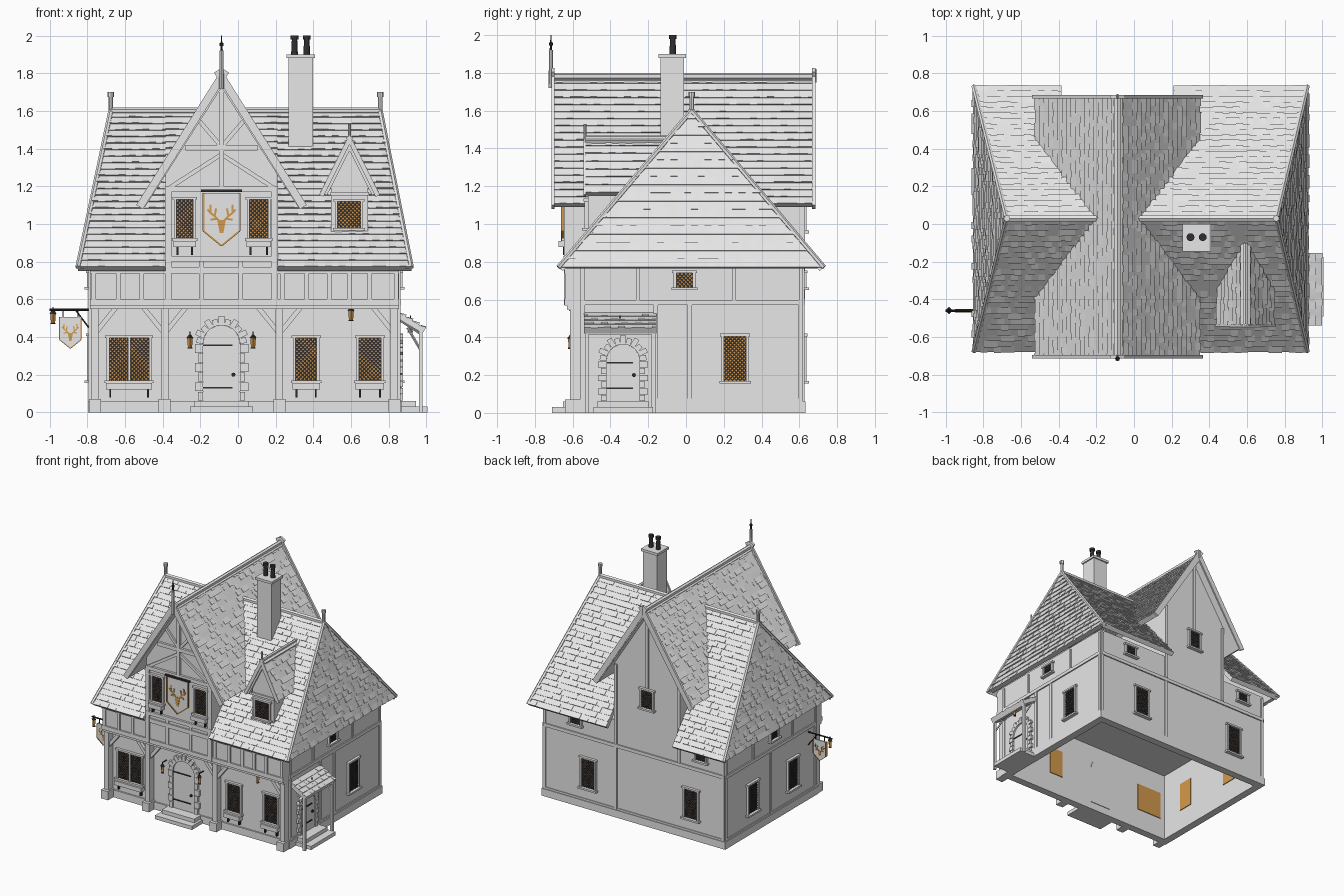
import bpy, bmesh, math, random
from mathutils import Matrix, Vector

random.seed(4)
cube = bpy.data.objects.get("Cube")
if cube:
    bpy.data.objects.remove(cube)


def material(name, colour):
    m = bpy.data.materials.new(name)
    m.use_nodes = True
    m.diffuse_color = (*colour, 1)
    m.node_tree.nodes["Principled BSDF"].inputs["Base Color"].default_value = (*colour, 1)
    return m


MATS = [material("pale grey", (.8, .8, .8)), material("dark iron", (.03, .027, .03)),
        material("amber gold", (.66, .32, .07))]
GREY, IRON, GOLD = range(3)
AXES = {"front": ((1, 0, 0), (0, -1, 0)), "right": ((0, 1, 0), (1, 0, 0)),
        "back": ((-1, 0, 0), (0, 1, 0)), "left": ((0, -1, 0), (-1, 0, 0))}


def frame(side, plane):
    """Wall space: u to the right, v up, w outwards."""
    u, out = (Vector(a) for a in AXES[side])
    m = Matrix((u, Vector((0, 0, 1)), out)).transposed().to_4x4()
    m.translation = out * plane
    return m


class Part:
    def __init__(self, name, m=None):
        self.name, self.m, self.bm = name, m or frame("front", 0), bmesh.new()

    def prism(self, pts, w0, w1, mat=GREY):
        rings = [[self.bm.verts.new(self.m @ Vector((u, v, w))) for u, v in pts] for w in (w0, w1)]
        n = len(pts)
        faces = [rings[0][::-1], rings[1]]
        faces += [(rings[0][i], rings[0][(i + 1) % n], rings[1][(i + 1) % n], rings[1][i]) for i in range(n)]
        for f in faces:
            self.bm.faces.new(f).material_index = mat

    def box(self, u0, u1, v0, v1, w0, w1, mat=GREY):
        self.prism([(u0, v0), (u1, v0), (u1, v1), (u0, v1)], w0, w1, mat)

    def beam(self, p, q, width, w0, w1, mat=GREY):
        p, q = Vector(p), Vector(q)
        n = (q - p).orthogonal().normalized() * width / 2
        self.prism([p - n, q - n, q + n, p + n], w0, w1, mat)

    def rod(self, p, q, r1, r2=None, mat=GREY, sides=8):
        p, q = Vector(p), Vector(q)
        rot = (q - p).to_track_quat('Z', 'Y').to_matrix().to_4x4()
        res = bmesh.ops.create_cone(self.bm, cap_ends=True, segments=sides, radius1=r1,
                                    radius2=r1 if r2 is None else r2, depth=(q - p).length,
                                    matrix=Matrix.Translation((p + q) / 2) @ rot)
        for f in {f for v in res["verts"] for f in v.link_faces}:
            f.material_index = mat

    def done(self, fix=True):
        if fix:
            bmesh.ops.recalc_face_normals(self.bm, faces=self.bm.faces)
        me = bpy.data.meshes.new(self.name)
        self.bm.to_mesh(me)
        self.bm.free()
        for m in MATS:
            me.materials.append(m)
        bpy.context.collection.objects.link(bpy.data.objects.new(self.name, me))


def tiled(name, bl, br, tr, tl):
    """Roof slope: a board under courses of uneven tiles."""
    bl, br, tr, tl = map(Vector, (bl, br, tr, tl))
    u = (br - bl).normalized()
    up = (tl - bl) - u * (tl - bl).dot(u)
    n = u.cross(up).normalized()
    part = Part(name)
    under = [part.bm.verts.new(p - n * .03) for p in (bl, br, tr, tl)]
    over = [part.bm.verts.new(p) for p in (bl, br, tr, tl)]
    part.bm.faces.new(over)
    part.bm.faces.new(under[::-1])
    for i in range(4):
        j = (i + 1) % 4
        part.bm.faces.new((under[i], under[j], over[j], over[i]))
    width, left, right = (br - bl).length, (tl - bl).dot(u), (tr - bl).dot(u)
    rows, pitch = max(2, round(up.length / .045)), .036

    def at(s, t, lift):
        lo, hi = left * t, width + (right - width) * t
        return part.bm.verts.new(bl + u * min(max(s, lo), hi) + up * t + n * lift)

    for r in range(rows):
        t0, t1 = r / rows, (r + 1) / rows
        s = min(0, left) - pitch * (r % 2) / 2
        while s < max(width, right):
            e = s + pitch
            if e > left * t0 + .004 and s < width + (right - width) * t0 - .004:
                h = random.choice((.006, .008, .012))
                b0, b1 = at(s, t0, 0), at(e, t0, 0)
                q = [at(s, t0, h), at(e, t0, h), at(e, t1, .001), at(s, t1, .001)]
                for f in (q, (b0, b1, q[1], q[0]), (b0, q[0], q[3]), (b1, q[2], q[1])):
                    part.bm.faces.new(f)
            s = e
    part.done(False)


def window(name, m, u0, u1, v0, v1, planter=False, lights=1):
    p = Part(name, m)
    p.box(u0, u1, v0, v1, -.056, .004, GOLD)
    step, h = .021, v1 - v0
    for k in range(int((u1 - u0 + h) / step) + 1):
        a = u0 - h + (k + .5) * step
        lo, hi = max(u0, a), min(u1, a + h)
        if hi - lo > .004:
            for flip in (False, True):
                ends = [(x, v1 - (x - a) if flip else v0 + (x - a)) for x in (lo, hi)]
                p.beam(*ends, .007, .003, .009, IRON)
    for k in range(lights + 1):
        x = u0 + (u1 - u0) * k / lights
        p.box(x - .007, x + .007, v0, v1, 0, .018)
    p.box(u0 - .015, u1 + .015, v1, v1 + .014, 0, .022)
    p.box(u0 - .018, u1 + .018, v0 - .014, v0, 0, .03)
    if planter:
        p.box(u0 - .01, u1 + .01, v0 - .048, v0 - .014, 0, .045)
        for x in (u0 + .012, u1 - .012):
            p.box(x - .005, x + .005, v0 - .09, v0 - .048, 0, .022, IRON)
    p.done()


def arch(cx, v0, spring, r):
    pts = [(cx - r, v0), (cx + r, v0)]
    return pts + [(cx + r * math.cos(a), spring + r * math.sin(a)) for a in
                  (math.pi * i / 14 for i in range(15))]


def door(name, m, cx, v0, spring, r):
    p = Part(name, m)
    p.prism(arch(cx, v0, spring, r), -.055, .008)
    for i in range(11):
        a = math.pi * (i + .5) / 11
        d = Vector((math.cos(a), math.sin(a)))
        c = Vector((cx, spring))
        p.beam(c + d * r, c + d * (r + (.05 if i % 2 else .036)), r * .31, 0, .02)
    for s in (-1, 1):
        for k in range(6):
            h = (spring - v0) / 6
            a, b = sorted((cx + s * r, cx + s * (r + (.045 if k % 2 else .028))))
            p.box(a, b, v0 + k * h + .002, v0 + (k + 1) * h - .002, 0, .02)
    for v in (v0 + .07, spring - .01):
        p.box(cx - r, cx + r * .6, v - .004, v + .004, .008, .014, IRON)
    p.rod(m @ Vector((cx + r * .65, v0 + .14, .008)), m @ Vector((cx + r * .65, v0 + .14, .018)), .011, mat=IRON)
    p.box(cx - r - .07, cx + r + .07, 0, v0 - .03, 0, .15)
    p.box(cx - r - .05, cx + r + .05, v0 - .03, v0, 0, .09)
    p.done()


def lantern(name, x, y, z):
    p = Part(name)
    p.rod((x, y, z), (x, y, z + .05), .011, .015, GOLD, 4)
    p.rod((x, y, z + .05), (x, y, z + .068), .02, .004, IRON, 4)
    p.rod((x, y, z - .006), (x, y, z), .014, mat=IRON, sides=4)
    p.rod((x, y, z + .06), (x, y, z + .085), .003, mat=IRON)
    p.done()


def stag_shield(name, m, cx, top, w, h, both=False):
    """Pointed shield with a gold rim and antlered head."""
    p = Part(name, m)
    rim = [(cx - w, top), (cx + w, top), (cx + w, top - h * .72), (cx, top - h), (cx - w, top - h * .72)]
    p.prism(rim, -.006, .006)
    lo, hi = (-.01 if both else 0), .01
    for a, b in zip(rim[1:4], rim[2:]):
        p.beam(a, b, w * .09, lo, hi, GOLD)
    p.beam(rim[4], rim[0], w * .09, lo, hi, GOLD)
    c = top - h * .55
    p.prism([(cx - .24 * w, c + .12 * w), (cx - .1 * w, c - .62 * w), (cx + .1 * w, c - .62 * w),
             (cx + .24 * w, c + .12 * w)], lo, hi, GOLD)
    for s in (-1, 1):
        line = [(.12, .05), (.38, .32), (.62, .5), (.6, .95)]
        tines = [((.38, .32), (.3, .75)), ((.25, .18), (.62, .12)), ((.62, .5), (.78, .7))]
        for a, b in list(zip(line, line[1:])) + tines:
            p.beam(*[(cx + s * x * w, c + y * w) for x, y in (a, b)], w * .11, lo, hi, GOLD)
    p.done()


# Walls: open-bottomed ground floor, jettied upper floor, cross gable
X0, X1, YF, YJ, YB = -.785, .855, .56, .63, .62
front, jetty, back = frame("front", YF), frame("front", YJ), frame("back", YB)
right, left = frame("right", X1), frame("left", -X0)
CX, BX0, BX1 = -.0875, -.385, .21
for nm, z0, z1, g in (("plinth", 0, .06, .012), ("ground_walls", .06, .57, 0)):
    p = Part(nm)
    p.box(X0 - g, X1 + g, z0, z1, YF - .05, YF + g)
    p.box(X0 - g, X1 + g, z0, z1, -YB - g, -YB + .05)
    p.box(X0 - g, X0 + .05, z0, z1, -YB + .05, YF - .05)
    p.box(X1 - .05, X1 + g, z0, z1, -YB + .05, YF - .05)
    p.done()
p = Part("upper_walls")
p.box(X0, X1, .565, .79, -YB, YJ)
p.prism([(BX0, .57), (BX1, .57), (BX1, 1.26), (CX, 1.735), (BX0, 1.26)], -YB, YJ)
p.done()

# Front timbers
p = Part("front_timbers", jetty)
for z in (.585, .755):
    p.box(X0, X1, z - .017, z + .017, 0, .012)
for x in (-.765, -.635, -.51, -.195, .015, .235, .365, .485, .59, .70, .84):
    p.box(x - .012, x + .012, .6, .8 if BX0 < x < BX1 else .745, 0, .01)
for x in (BX0 + .015, BX1 - .015):
    p.box(x - .017, x + .017, .57, 1.2, 0, .016)
for z, a in ((.815, .297), (1.185, .297), (1.405, .19)):
    p.box(CX - a, CX + a, z - .015, z + .015, 0, .018)
p.box(CX - .014, CX + .014, 1.18, 1.74, 0, .022)
for s in (-1, 1):
    p.beam((CX + s * .28, 1.19), (CX, 1.37), .022, 0, .014)
    p.beam((CX, 1.41), (CX + s * .12, 1.55), .022, 0, .014)
p.done()

# Posts with stone feet and knee braces
p = Part("front_posts", front)
for x in (-.76, -.39, .22, .83):
    p.box(x - .032, x + .032, 0, .07, 0, .08)
    p.box(x - .02, x + .02, .07, .57, 0, .055)
    for s in (-1, 1):
        if X0 < x + s * .1 < X1:
            p.beam((x + s * .01, .43), (x + s * .115, .56), .025, .015, .045)
p.box(X0, X1, .548, .575, 0, .07)
p.done()

# Side and back timbers
for nm, m, u0, u1, posts, studs in (
        ("right_timbers", right, -YF, YB, (-.16, .02), (-.255, .255)),
        ("left_timbers", left, -YB, YF, (-.03,), (-.255, .255)),
        ("back_timbers", back, -X1, -X0, (-.2,), (-.2, .375))):
    p = Part(nm, m)
    p.box(u0, u1, .57, .597, 0, .01)
    p.box(u0, u1, .06, .075, 0, .006)
    for u in (u0 + .012, u1 - .012, *posts):
        p.box(u - .012, u + .012, .06, .57, 0, .008)
    for u in (u0 + .012, u1 - .012, *studs):
        p.box(u - .01, u + .01, .59, .77, 0, .008)
    if m is back:
        for u in (-BX1 + .012, -BX0 - .012):
            p.box(u - .012, u + .012, .6, 1.25, 0, .01)
        p.box(-CX - .012, -CX + .012, 1.13, 1.72, 0, .01)
    p.done()

# Windows, doors, lanterns and signs
for nm, m, u, w, z0, z1, box, n in (
        ("wide", front, -.578, .225, .17, .395, True, 2), ("middle", front, .362, .125, .17, .395, True, 1),
        ("end", front, .70, .13, .17, .395, True, 1), ("gable_left", jetty, -.283, .1, .925, 1.13, True, 1),
        ("gable_right", jetty, .11, .11, .925, 1.13, True, 1), ("dormer", frame("front", .52), .59, .135, .98, 1.12, False, 1),
        ("right", right, .26, .13, .17, .405, False, 1), ("right_upper", right, -.008, .1, .665, .74, False, 1),
        ("left_back", left, -.27, .13, .17, .405, False, 1), ("left_front", left, .25, .13, .17, .405, False, 1),
        ("left_upper", left, .008, .1, .665, .74, False, 1), ("back_right", back, -.445, .13, .17, .405, False, 1),
        ("back_left", back, .485, .13, .17, .405, False, 1), ("back_gable", back, -CX, .11, .965, 1.11, False, 1),
        ("back_upper_right", back, -.56, .1, .665, .74, False, 1),
        ("back_upper_left", back, .575, .1, .665, .74, False, 1)):
    window(nm + "_window", m, u - w / 2, u + w / 2, z0, z1, box, n)
door("front_door", front, CX, .06, .365, .097)
door("side_door", right, -.333, .06, .275, .088)
for i, (x, y, z) in enumerate(((-.255, -.61, .345), (.08, -.61, .345), (.6, -.6, .49),
                               (-.982, -.46, .475), (.915, -.35, .43))):
    lantern(f"lantern_{i + 1}", x, y, z)
stag_shield("gable_shield", frame("front", YJ + .022), CX, 1.165, .096, .28)
stag_shield("hanging_shield", frame("front", .46), -.89, .505, .057, .165, True)
p = Part("sign_irons")
p.rod((X0, -.46, .545), (-1, -.46, .545), .006, mat=IRON)
p.rod((X0, -.46, .44), (-.86, -.46, .54), .004, mat=IRON)
for x in (-.93, -.85):
    p.rod((x, -.46, .5), (x, -.46, .545), .003, mat=IRON)
for x in (-.255, .08):
    p.rod((x, -YF, .425), (x, -.615, .425), .004, mat=IRON)
p.box(CX - .11, CX + .11, 1.17, 1.182, YJ + .012, YJ + .035, IRON)
p.done()

# Main hipped roof, left open around the gable bay
EL, ER, EF, EB, EZ = -.85, .92, -.675, .73, .77
RL, RR, RY, RZ = -.675, .755, .03, 1.6
for nm, ye, s in (("front", EF, 1), ("back", EB, -1)):
    zm = EZ + (RZ - EZ) * .4
    ym = ye + (RY - ye) * .4
    panels = (("left", (EL, ye, EZ), (BX0, ye, EZ), (BX0, RY, RZ), (RL, RY, RZ)),
              ("right", (BX1, ye, EZ), (ER, ye, EZ), (RR, RY, RZ), (BX1, RY, RZ)),
              ("middle", (BX0, ym, zm), (BX1, ym, zm), (BX1, RY, RZ), (BX0, RY, RZ)))
    for side, a, b, c, d in panels:
        tiled(f"roof_{nm}_{side}", *((a, b, c, d) if s > 0 else (b, a, d, c)))
tiled("roof_hip_right", (ER, EF, EZ), (ER, EB, EZ), (RR, RY, RZ), (RR, RY, RZ - .0001))
tiled("roof_hip_left", (EL, EB, EZ), (EL, EF, EZ), (RL, RY, RZ), (RL, RY, RZ - .0001))


def gable_roof(name, cx, half, ez, rz, y0, y1):
    tiled(name + "_roof_left", (cx - half, y1, ez), (cx - half, y0, ez), (cx, y0, rz), (cx, y1, rz))
    tiled(name + "_roof_right", (cx + half, y0, ez), (cx + half, y1, ez), (cx, y1, rz), (cx, y0, rz))


gable_roof("gable", CX, .432, 1.105, 1.78, -.705, .68)
gable_roof("dormer", .592, .147, 1.165, 1.455, -.535, -.1)

# Ridge caps, barge boards and finials
p = Part("roof_trim")
p.rod((RL, RY, RZ), (RR, RY, RZ), .018, sides=6)
p.rod((CX, -.71, 1.782), (CX, .685, 1.782), .018, sides=6)
p.rod((.592, -.54, 1.457), (.592, -.1, 1.457), .012, sides=6)
for x, rx in ((EL, RL), (ER, RR)):
    for y in (EF, EB):
        p.rod((x, y, EZ), (rx, RY, RZ), .014, sides=6)
    p.rod((rx, RY, RZ), (rx, RY, 1.69), .012)
    p.rod((rx, RY, 1.675), (rx, RY, 1.7), .017)
for s in (-1, 1):
    for w0 in (.695, -.685):
        p.beam((CX - s * .022, 1.815), (CX + s * .435, 1.09), .042, w0, w0 + .018)
    p.beam((.592 - s * .008, 1.465), (.592 + s * .15, 1.15), .025, .53, .543)
p.rod((CX, -.715, 1.72), (CX, -.715, 1.92), .013, .01)
p.rod((CX, -.715, 1.92), (CX, -.715, 2), .007, .002, IRON)
p.rod((CX, -.715, 1.945), (CX, -.715, 1.96), .011, mat=IRON)
p.rod((CX, .68, 1.75), (CX, .68, 1.82), .01)
p.rod((.592, -.535, 1.44), (.592, -.535, 1.53), .007)
p.done()

# Dormer body
p = Part("dormer_walls")
p.prism([(.495, .93), (.69, .93), (.69, 1.23), (.592, 1.42), (.495, 1.23)], .2, .52)
p.box(.49, .695, 1.15, 1.17, .52, .53)
p.done()

# Chimney with two pots
p = Part("chimney")
p.box(.268, .398, 1.3, 1.88, .01, .135)
p.box(.257, .408, 1.88, 1.9, 0, .145)
for x in (.3, .365):
    p.rod((x, -.07, 1.9), (x, -.07, 1.985), .018, .014, IRON, 12)
    p.rod((x, -.07, 1.98), (x, -.07, 2), .021, mat=IRON, sides=12)
p.done()

# Side porch
tiled("porch_roof", (.995, -.54, .445), (.995, -.155, .445), (X1, -.155, .53), (X1, -.54, .53))
p = Part("porch_frame", right)
for u in (-.525, -.172):
    p.box(u - .01, u + .01, 0, .43, .105, .125)
    p.rod((.97, u, .42), (X1, u, .495), .009, sides=4)
    p.rod((.97, u, .33), (.9, u, .45), .007, sides=4)
p.box(-.535, -.16, .415, .435, .105, .125)
p.done()
